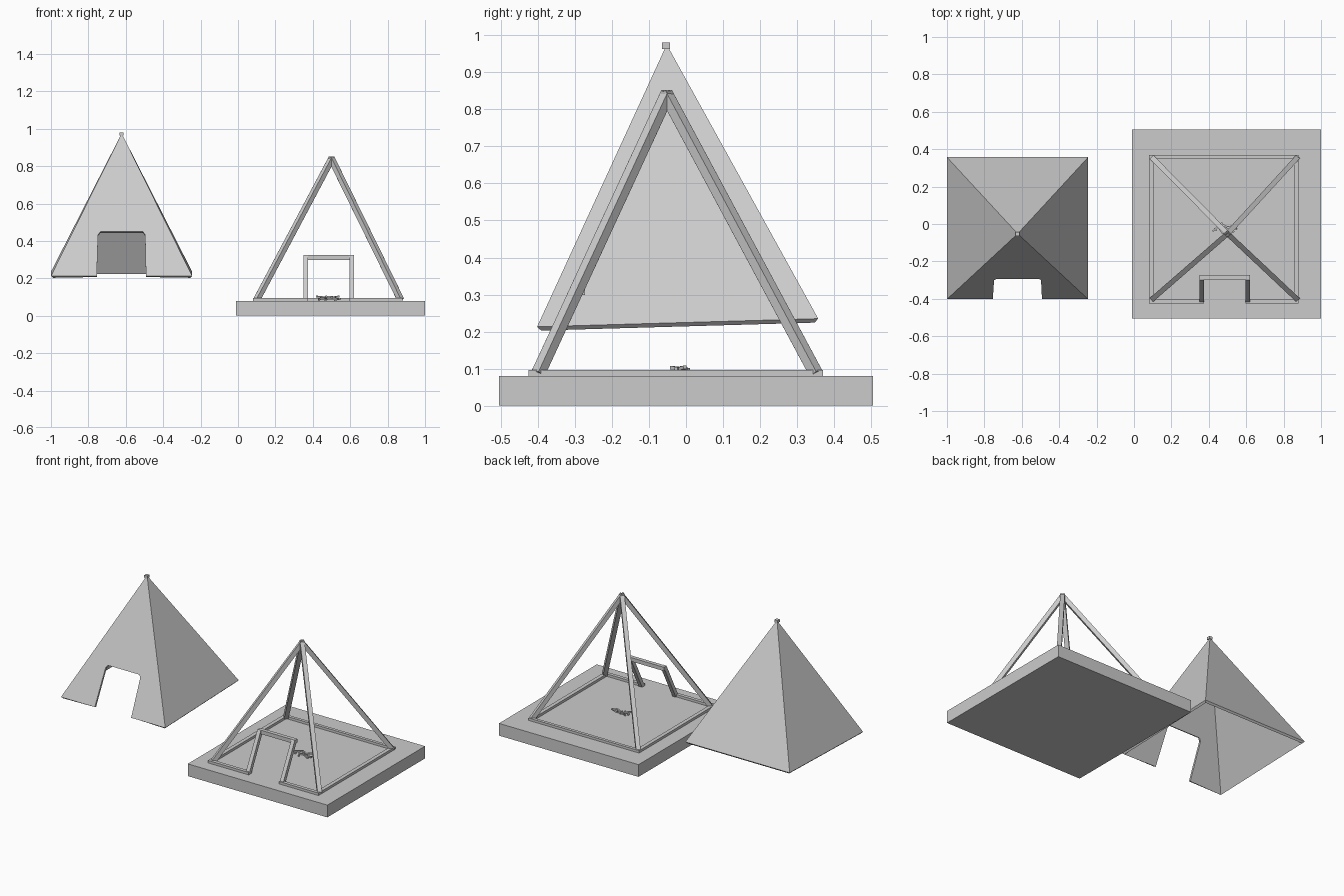
import bpy, bmesh, random
from mathutils import Vector

if "Cube" in bpy.data.objects:
    bpy.data.objects.remove(bpy.data.objects["Cube"])

random.seed(3)


def make_object(name, bm):
    mesh = bpy.data.meshes.new(name)
    bm.to_mesh(mesh)
    bm.free()
    ob = bpy.data.objects.new(name, mesh)
    bpy.context.collection.objects.link(ob)
    return ob


def add_beam(bm, a, b, w, d, up='Y'):
    """Rectangular bar from a to b, w by d in section."""
    a, b = Vector(a), Vector(b)
    rot = (b - a).to_track_quat('Z', up)
    geo = bmesh.ops.create_cube(bm, size=1)
    for v in geo['verts']:
        v.co = rot @ Vector((v.co.x * w, v.co.y * d, v.co.z * (b - a).length)) + (a + b) / 2


def beams(name, paths, w, d):
    bm = bmesh.new()
    for a, b in paths:
        add_beam(bm, a, b, w, d)
    return make_object(name, bm)


def add_box(bm, lo, hi):
    for v in bmesh.ops.create_cube(bm, size=1)['verts']:
        v.co = [l + (c + .5) * (h - l) for c, l, h in zip(v.co, lo, hi)]


# base slab
bm = bmesh.new()
add_box(bm, (-.01, -.505, 0), (1, .505, .08))
make_object("base_slab", bm)

# floor sill, interrupted at the doorway
bm = bmesh.new()
for lo, hi in (((.08, -.425), (.375, -.402)), ((.595, -.425), (.88, -.402)),
               ((.08, .35), (.88, .37)), ((.08, -.402), (.105, .35)), ((.855, -.402), (.88, .35))):
    add_box(bm, (*lo, .075), (*hi, .096))
make_object("floor_sill", bm)

# corner poles meeting at the peak
apex = Vector((.5, -.052, .838))
feet = [(.1, -.4, .085), (.87, -.4, .085), (.87, .352, .085), (.1, .352, .085)]
beams("corner_poles", [(f, apex + (Vector(f) - apex).normalized() * -.008) for f in feet], .027, .027)

# sloping door frame
lx, rx = .363, .608
beams("door_frame", [((lx, -.408, .085), (lx, -.288, .318)),
                     ((rx, -.408, .085), (rx, -.288, .318)),
                     ((lx - .0125, -.285, .311), (rx + .0125, -.285, .311))], .025, .025)

# small pile of firewood
bm = bmesh.new()
for i in range(9):
    c = Vector((.435 + .012 * i, -.02 + random.uniform(-.015, .015), .088 + .012 * (i % 2)))
    h = Vector((random.uniform(-.03, .03), random.uniform(-.024, .024), random.uniform(-.004, .004)))
    add_beam(bm, c - h, c + h, .009, .009)
make_object("firewood", bm)

# canvas cover: pyramid shell with a doorway cut out of the front panel
top = Vector((-.622, -.052, .975))
fl, fr = Vector((-1, -.402, .213)), Vector((-.245, -.402, .213))
br, bl = Vector((-.245, .357, .235)), Vector((-1, .357, .235))


def on_front(x, t):
    return Vector((x, fl.y + t * (top.y - fl.y), fl.z + t * (top.z - fl.z)))


door = [on_front(*p) for p in ((-.755, 0), (-.748, .29), (-.735, .31),
                               (-.508, .31), (-.497, .29), (-.492, 0))]
bm = bmesh.new()
T, FL, FR, BR, BL = [bm.verts.new(v) for v in (top, fl, fr, br, bl)]
D = [bm.verts.new(v) for v in door]
bm.faces.new([T, FL, *D, FR])
for a, b in ((FR, BR), (BR, BL), (BL, FL)):
    bm.faces.new((T, a, b))
cover = make_object("canvas_cover", bm)
mod = cover.modifiers.new("cloth_thickness", 'SOLIDIFY')
mod.thickness = .014
mod.offset = -1
mod.use_even_offset = True

# gathered tip of the canvas
bm = bmesh.new()
add_box(bm, (-.633, -.065, .963), (-.611, -.043, .98))
make_object("cover_tip", bm)
